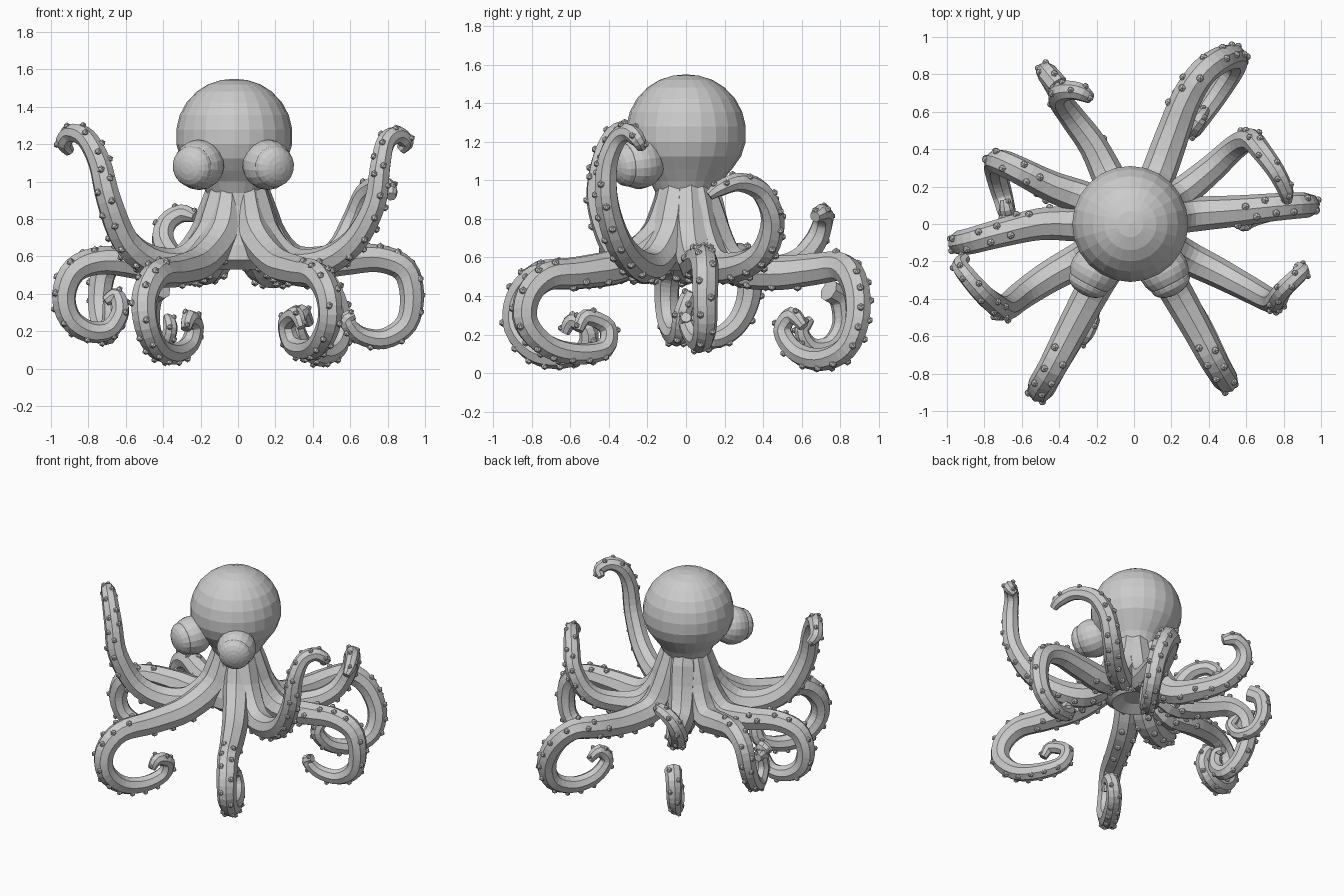
import bpy
import bmesh
import math
from mathutils import Vector, Matrix

cube = bpy.data.objects.get("Cube")
if cube:
    bpy.data.objects.remove(cube, do_unlink=True)

# One plain grey for everything
GREY = (0.6, 0.6, 0.6, 1)
skin = bpy.data.materials.new("plain_grey")
skin.use_nodes = True
skin.diffuse_color = GREY
skin.node_tree.nodes["Principled BSDF"].inputs["Base Color"].default_value = GREY


def make_object(name, bm):
    bmesh.ops.recalc_face_normals(bm, faces=bm.faces[:])
    mesh = bpy.data.meshes.new(name)
    bm.to_mesh(mesh)
    bm.free()
    mesh.materials.append(skin)
    obj = bpy.data.objects.new(name, mesh)
    bpy.context.scene.collection.objects.link(obj)
    return obj


def skin_rings(bm, rings):
    """Bridge successive vertex rings and cap both ends."""
    sides = len(rings[0])
    for a, b in zip(rings, rings[1:]):
        for k in range(sides):
            n = (k + 1) % sides
            bm.faces.new((a[k], a[n], b[n], b[k]))
    bm.faces.new(rings[0])
    bm.faces.new(rings[-1])


def spline(points, steps=4):
    """Catmull-Rom curve through the points."""
    pts = [points[0]] + points + [points[-1]]
    out = []
    for i in range(1, len(pts) - 2):
        a, b, c, d = pts[i - 1:i + 3]
        for s in range(steps):
            t = s / steps
            out.append(0.5 * (2 * b + (c - a) * t + (2 * a - 5 * b + 4 * c - d) * t * t
                              + (3 * b - a - 3 * c + d) * t ** 3))
    return out + [points[-1]]


ARM_TAPER = [(0, .07), (.1, .1), (.3, .092), (.5, .075), (.8, .058), (.96, .045), (1, .028)]
TIP_TAPER = [(0, .06), (.7, .045), (.95, .035), (1, .02)]


def radius_at(taper, t):
    for (t0, r0), (t1, r1) in zip(taper, taper[1:]):
        if t <= t1:
            return r0 + (r1 - r0) * (t - t0) / (t1 - t0)
    return taper[-1][1]


def add_arm(name, points, thickness=1, rooted=True):
    """Tapered arm along a path, with two rows of suckers on its outer bend."""
    pts = [Vector(p) for p in points]
    taper = ARM_TAPER if rooted else TIP_TAPER
    if rooted:
        out = Vector((pts[0].x, pts[0].y, 0)).normalized()
        pts = [out * .08 + Vector((0, 0, 1.01)), out * .15 + Vector((0, 0, .74))] + pts
    path = spline(pts)
    last = len(path) - 1
    tube, cups = bmesh.new(), bmesh.new()
    rings, normal, travelled = [], Vector((0, 0, 1)), 0
    lengths = [(b - a).length for a, b in zip(path, path[1:])]
    total, next_cup, side = sum(lengths), .4 if rooted else .02, 1
    for i, p in enumerate(path):
        tangent = (path[min(i + 1, last)] - path[max(i - 1, 0)]).normalized()
        normal = (normal - tangent * normal.dot(tangent)).normalized()
        across = tangent.cross(normal)
        r = radius_at(taper, travelled / total) * thickness
        rings.append([tube.verts.new(p + r * (math.cos(a) * normal + math.sin(a) * across))
                      for a in (math.tau * k / 8 for k in range(8))])
        # Suckers
        bend = p - (path[max(i - 3, 0)] + path[min(i + 3, last)]) / 2
        bend -= tangent * bend.dot(tangent)
        if travelled > next_cup and bend.length > .001 and i < last:
            bend.normalize()
            sideways = tangent.cross(bend) * side
            spot = p + r * (bend * .8 + sideways * .5)
            bmesh.ops.create_icosphere(cups, subdivisions=1, radius=.013 + r * .12,
                                       matrix=Matrix.Translation(spot))
            next_cup, side = travelled + .04, -side
        if i < last:
            travelled += lengths[i]
    skin_rings(tube, rings)
    make_object(name, tube)
    make_object(name + "_suckers", cups)


# Head, neck and skirt, turned from one profile
PROFILE = [(.07, 1.543), (.14, 1.52), (.2, 1.482), (.255, 1.424), (.292, 1.355), (.31, 1.28),
           (.31, 1.2), (.286, 1.125), (.24, 1.06), (.19, 1), (.16, .94), (.16, .87), (.18, .76),
           (.215, .66), (.22, .58), (.16, .53), (.08, .57)]
body = bmesh.new()
body_rings = []
for r, z in PROFILE:
    shift = -.02 if z > 1 else -.01
    body_rings.append([body.verts.new((r * math.cos(a) + shift, r * math.sin(a), z))
                       for a in (math.tau * k / 24 for k in range(24))])
skin_rings(body, body_rings)
top = body.verts.new((-.02, 0, 1.55))
cap = next(f for f in body.faces if set(f.verts) == set(body_rings[0]))
body.faces.remove(cap)
for k, v in enumerate(body_rings[0]):
    body.faces.new((v, body_rings[0][(k + 1) % 24], top))
make_object("head_and_body", body)

# Eyes with a raised lens facing outwards
for name, sx in (("left", 1), ("right", -1)):
    centre = Vector((sx * .183 - .025, -.245, 1.09))
    look = Vector((sx * .45, -.88, -.12)).normalized()
    turn = look.to_track_quat('Z', 'Y').to_matrix().to_4x4()
    eye = bmesh.new()
    bmesh.ops.create_uvsphere(eye, u_segments=18, v_segments=12, radius=.135,
                              matrix=Matrix.Translation(centre) @ turn)
    make_object(name + "_eye", eye)
    lens = bmesh.new()
    bmesh.ops.create_uvsphere(lens, u_segments=18, v_segments=10, radius=.113,
                              matrix=Matrix.Translation(centre + look * .08) @ turn
                              @ Matrix.Diagonal((1, 1, .6, 1)))
    make_object(name + "_eye_lens", lens)

# Front arms, curling down and back under
add_arm("front_right_arm", [
    (-.2, -.32, .57), (-.33, -.56, .52), (-.44, -.77, .5), (-.5, -.87, .38),
    (-.49, -.88, .23), (-.43, -.78, .11), (-.34, -.64, .08), (-.26, -.52, .13),
    (-.23, -.51, .23), (-.26, -.59, .27), (-.28, -.63, .21)])
add_arm("front_left_arm", [
    (.2, -.32, .57), (.33, -.55, .52), (.42, -.72, .5), (.48, -.82, .4),
    (.49, -.83, .26), (.44, -.72, .14), (.37, -.56, .1), (.29, -.42, .13),
    (.26, -.41, .24), (.31, -.52, .29), (.34, -.56, .22)], .95)

# Raised arms, hooked at the tip
add_arm("raised_right_arm", [
    (-.27, -.18, .57), (-.45, -.28, .57), (-.6, -.38, .68), (-.69, -.45, .9),
    (-.74, -.43, 1.1), (-.81, -.37, 1.23), (-.89, -.28, 1.26), (-.93, -.22, 1.21),
    (-.9, -.18, 1.16)], 1.03)
add_arm("raised_left_arm", [
    (.27, -.17, .57), (.45, -.26, .57), (.62, -.35, .68), (.73, -.41, .88),
    (.76, -.41, 1.08), (.79, -.36, 1.21), (.85, -.3, 1.25), (.9, -.25, 1.21),
    (.87, -.23, 1.17)], .98)

# Side arms, rolled into rings
add_arm("side_left_arm", [
    (.3, .05, .57), (.55, .07, .58), (.75, .09, .59), (.89, .1, .53), (.93, .1, .39),
    (.9, .1, .24), (.78, .08, .16), (.65, .04, .18), (.58, 0, .26), (.62, 0, .29)])
add_arm("side_right_arm", [
    (-.3, 0, .56), (-.5, 0, .56), (-.72, -.05, .58), (-.87, -.09, .53),
    (-.93, -.1, .4), (-.9, -.09, .27), (-.8, -.06, .2), (-.69, -.03, .21),
    (-.63, -.02, .3), (-.65, .01, .39), (-.71, .01, .36)])

# Rear side arms
add_arm("rear_side_left_arm", [
    (.25, .16, .56), (.42, .3, .56), (.54, .41, .64), (.62, .45, .8), (.68, .39, .94),
    (.76, .28, .99), (.81, .18, .96), (.82, .12, .92)], .95)
add_arm("rear_side_right_arm", [
    (-.25, .13, .56), (-.44, .2, .57), (-.6, .28, .6), (-.71, .33, .53),
    (-.74, .32, .37), (-.73, .25, .24), (-.7, .14, .18), (-.68, .06, .25),
    (-.68, .07, .35), (-.69, .13, .36)])

# Back arms
add_arm("back_left_arm", [
    (.12, .24, .56), (.2, .46, .52), (.28, .67, .54), (.37, .81, .55), (.47, .88, .45),
    (.54, .89, .28), (.53, .83, .13), (.45, .7, .07), (.36, .57, .11), (.31, .5, .22),
    (.34, .55, .3), (.38, .61, .24)])
add_arm("back_right_arm", [
    (-.13, .24, .56), (-.22, .42, .53), (-.33, .57, .57), (-.4, .67, .68),
    (-.38, .71, .78), (-.3, .71, .83), (-.23, .67, .81)], 1.05)

# Loose curled tip behind the body
add_arm("back_right_curl", [
    (-.41, .74, .43), (-.46, .8, .38), (-.47, .81, .25), (-.44, .75, .15),
    (-.39, .65, .14), (-.36, .6, .22), (-.38, .65, .28)], rooted=False)
